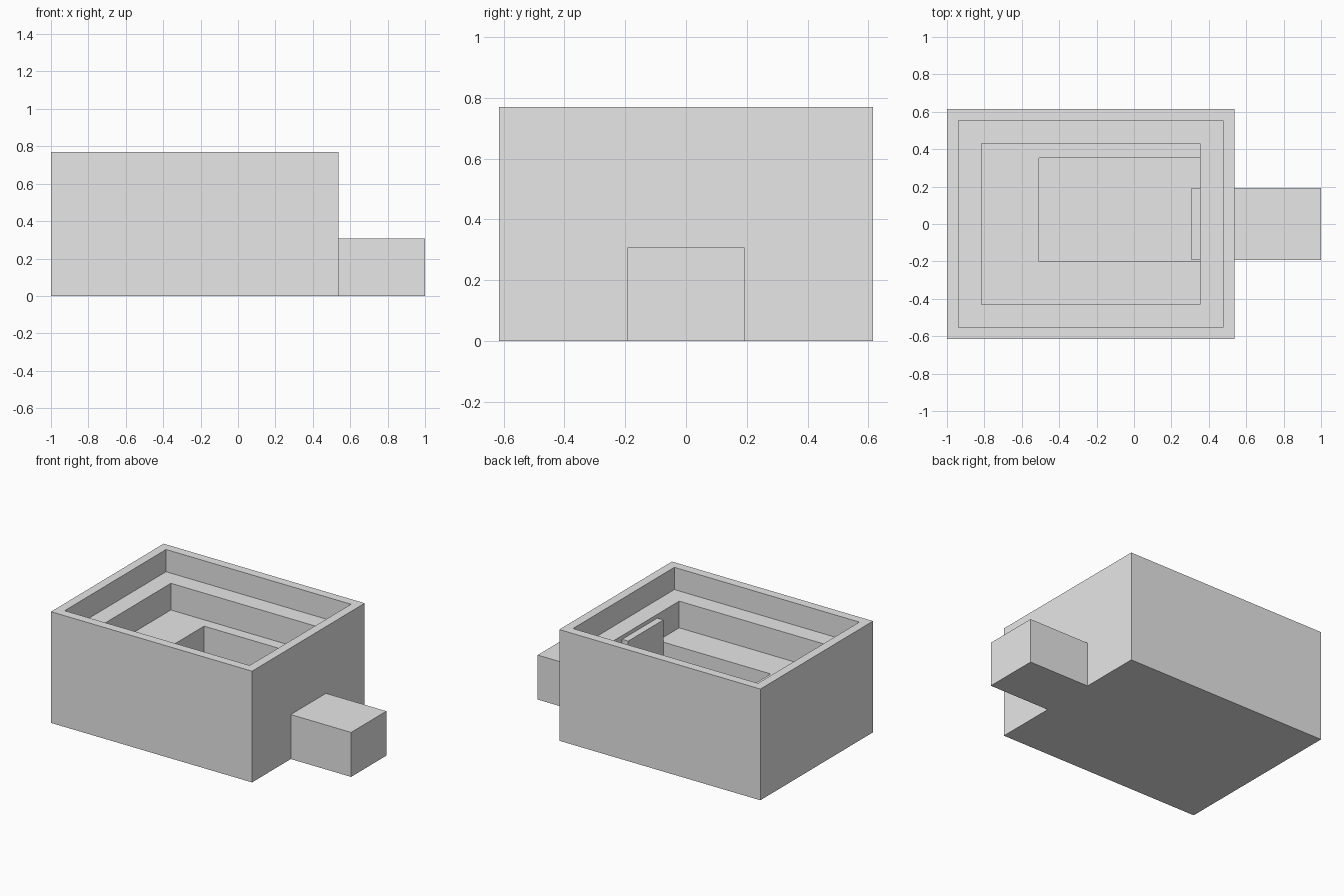
import bpy
import bmesh

cube = bpy.data.objects.get("Cube")
if cube:
    bpy.data.objects.remove(cube, do_unlink=True)

U = 2 / 13  # one design unit: the body is 10 x 8 x 5 units

grey = bpy.data.materials.new("light grey")
grey.use_nodes = True
grey.diffuse_color = (0.8, 0.8, 0.8, 1)
grey.node_tree.nodes["Principled BSDF"].inputs["Base Color"].default_value = (0.8, 0.8, 0.8, 1)


def add_object(name, bm):
    bmesh.ops.recalc_face_normals(bm, faces=bm.faces)
    mesh = bpy.data.meshes.new(name)
    bm.to_mesh(mesh)
    bm.free()
    mesh.materials.append(grey)
    obj = bpy.data.objects.new(name, mesh)
    bpy.context.collection.objects.link(obj)
    return obj


def ring(bm, x0, x1, y0, y1, z):
    """Rectangle of four vertices, in design units from the body's left front corner."""
    return [bm.verts.new((x * U - 1, (y - 4) * U, z * U))
            for x, y in ((x0, y0), (x1, y0), (x1, y1), (x0, y1))]


def stepped_solid(name, rings):
    """Join successive rectangles with walls and ledges, and cap both ends."""
    bm = bmesh.new()
    loops = [ring(bm, *r) for r in rings]
    bm.faces.new(loops[0])
    for a, b in zip(loops, loops[1:]):
        for i in range(4):
            j = (i + 1) % 4
            bm.faces.new((a[i], a[j], b[j], b[i]))
    bm.faces.new(loops[-1])
    return add_object(name, bm)


# Tub body: outer walls, thin rim, upper ledge, middle floor and deep pit
outer = (0, 10, 0, 8)
rim = (0.4, 9.6, 0.4, 7.6)
basin = (1.2, 8.8, 1.2, 6.8)
pit = (3.2, 8.8, 2.7, 6.3)
stepped_solid("basin_body", [
    (*outer, 0), (*outer, 5),
    (*rim, 5), (*rim, 4),
    (*basin, 4), (*basin, 2.8),
    (*pit, 2.8), (*pit, 1.6),
])

# Block set through the end wall, showing inside the pit
gate = (8.5, 10, 2.75, 5.25)
stepped_solid("wall_block", [(*gate, 1.8), (*gate, 3.83)])

# Low step outside the end wall
step = (10, 13, 2.75, 5.25)
stepped_solid("outer_step", [(*step, 0), (*step, 2)])
